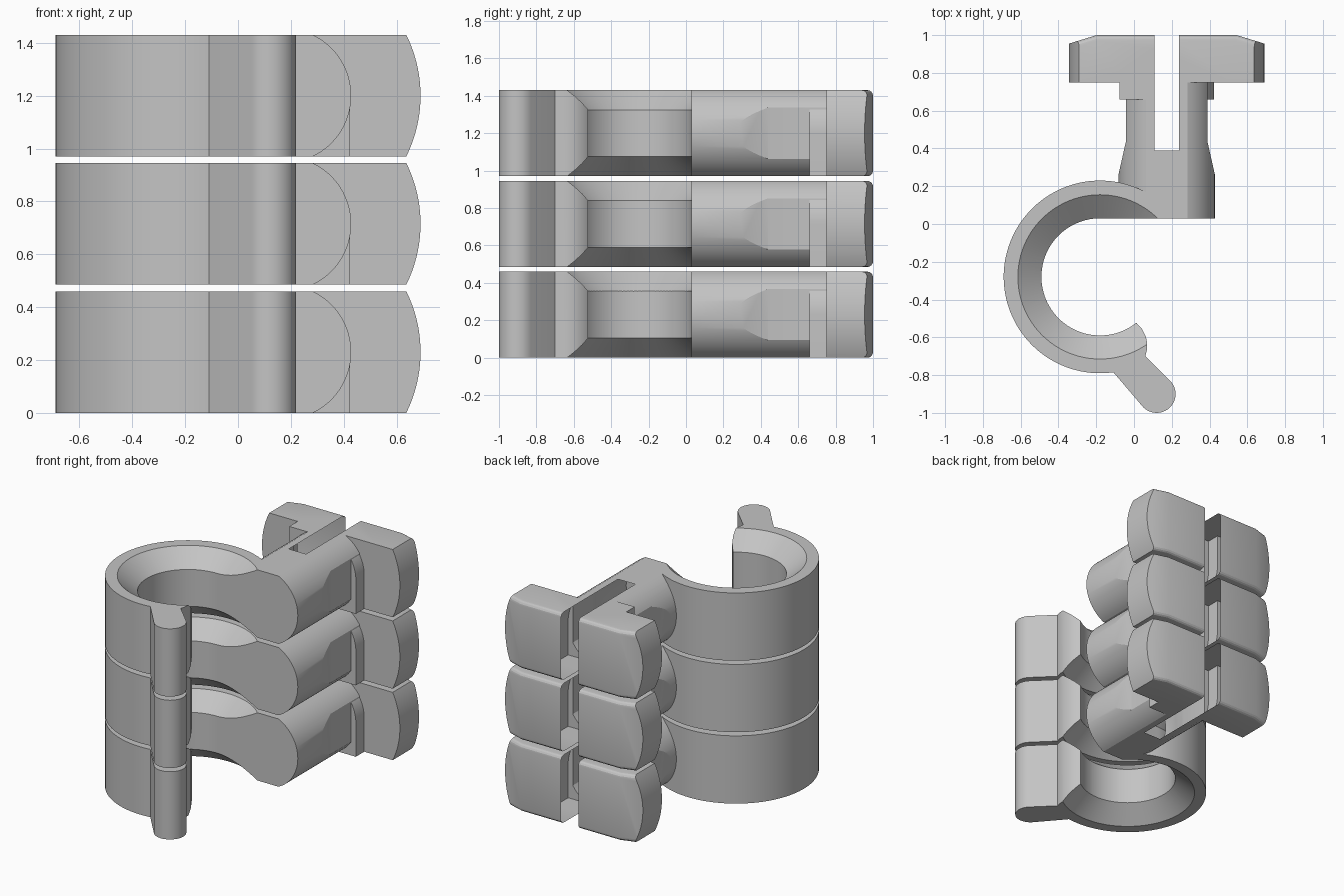
import bpy, bmesh
from math import radians, sin, cos, asin, atan2, pi

cube = bpy.data.objects.get("Cube")
if cube:
    bpy.data.objects.remove(cube, do_unlink=True)

H = 0.46                # height of one clip
PITCH = 0.485           # spacing of the stacked clips
CX = 0.173              # stem axis
RX, RY = -0.18, -0.28   # ring centre
R_OUT, R_IN, R_RIM = 0.51, 0.31, 0.435

grey = bpy.data.materials.new("plain_grey")
grey.use_nodes = True
grey.diffuse_color = (0.55, 0.55, 0.55, 1)
grey.node_tree.nodes["Principled BSDF"].inputs["Base Color"].default_value = grey.diffuse_color


def arc(cx, cy, r, a0, a1, n):
    return [(cx + r * cos(radians(a0 + (a1 - a0) * i / n)),
             cy + r * sin(radians(a0 + (a1 - a0) * i / n))) for i in range(n + 1)]


def to_object(name, bm):
    bmesh.ops.recalc_face_normals(bm, faces=bm.faces)
    mesh = bpy.data.meshes.new(name)
    bm.to_mesh(mesh)
    bm.free()
    mesh.materials.append(grey)
    ob = bpy.data.objects.new(name, mesh)
    bpy.context.collection.objects.link(ob)
    return ob


def prism_bm(points, axis, lo, hi):
    """Extrude a closed outline along y or z."""
    bm = bmesh.new()
    put = (lambda p, t: (p[0], p[1], t)) if axis == "z" else (lambda p, t: (p[0], t, p[1]))
    a = [bm.verts.new(put(p, lo)) for p in points]
    b = [bm.verts.new(put(p, hi)) for p in points]
    bm.faces.new(a[::-1])
    bm.faces.new(b)
    for i in range(len(a)):
        j = (i + 1) % len(a)
        bm.faces.new((a[i], a[j], b[j], b[i]))
    bmesh.ops.recalc_face_normals(bm, faces=bm.faces)
    return bm


def prism(name, points, axis, lo, hi):
    return to_object(name, prism_bm(points, axis, lo, hi))


def box(name, x0, x1, y0, y1, z0, z1):
    return prism(name, [(x0, y0), (x1, y0), (x1, y1), (x0, y1)], "z", z0, z1)


def combine(ob, tool, operation):
    bpy.context.view_layer.objects.active = ob
    mod = ob.modifiers.new("combine", "BOOLEAN")
    mod.operation = operation
    mod.solver = "EXACT"
    mod.object = tool
    bpy.ops.object.modifier_apply(modifier=mod.name)
    bpy.data.objects.remove(tool, do_unlink=True)


def flattened_disc(name, r, y0, y1):
    """Round bar along y with its top and bottom cut flat at the clip height."""
    a = asin(H / 2 / r) * 180 / pi
    pts = arc(CX, H / 2, r, -a, a, 32) + arc(CX, H / 2, r, 180 - a, 180 + a, 32)
    return prism(name, pts, "y", y0, y1)


def mirrored(half):
    """Outline from (half width, y) points, mirrored about the stem axis."""
    return [(CX + w, y) for w, y in half] + [(CX - w, y) for w, y in reversed(half)]


# Open ring with its release lever
start = asin((0.03 - RY) / R_OUT) * 180 / pi
end = 360 + atan2(-0.24, 0.19) * 180 / pi
outline = arc(RX, RY, R_OUT, start, 278, 72)
outline += arc(0.12, -0.9, 0.1, 225, 405, 20)
outline += [(0.06, -0.70), (0.069, -0.665), (0.07, -0.63), (0.062, -0.595), (0.042, -0.555)]
outline += arc(RX, RY, R_IN, end, 90, 64)
clip = prism("lower_clip", outline, "z", 0, H)

# Round stem with flattened sides
stem = flattened_disc("stem", 0.255, 0.03, 0.8)
sides = mirrored([(0.3, 0), (0.3, 0.062), (0.215, 0.44), (0.215, 0.9)])
sides = mirrored([(0.26, 0), (0.26, 0.24), (0.215, 0.44), (0.215, 0.9)])
combine(stem, prism("stem_sides", sides, "z", -0.1, H + 0.1), "INTERSECT")
combine(clip, stem, "UNION")

# Collar with two opposite square stops
collar = flattened_disc("collar", 0.25, 0.66, 0.8)
combine(collar, box("right_stop", CX, CX + 0.25, 0.66, 0.8, 0, H / 2), "UNION")
combine(collar, box("left_stop", CX - 0.25, CX, 0.66, 0.8, H / 2, H), "UNION")
combine(clip, collar, "UNION")

# Head with slanted back corners and softened back edges
bm = prism_bm(mirrored([(0.54, 0.75), (0.54, 0.948), (0.37, 1.0)]), "z", 0, H)
back = [e for e in bm.edges
        if all(v.co.y > 0.9 for v in e.verts)
        and abs(e.verts[0].co.z - e.verts[1].co.z) < 0.01]
bmesh.ops.bevel(bm, geom=back, offset=0.03, segments=4, profile=0.5, affect="EDGES")
head = to_object("head", bm)
combine(head, flattened_disc("head_round", 0.5175, 0.7, 1.1), "INTERSECT")
combine(clip, head, "UNION")

# Slot that splits the head and stem
combine(clip, box("slot", CX - 0.065, CX + 0.065, 0.39, 1.1, -0.1, H + 0.1), "DIFFERENCE")

# Countersunk rims of the ring hole, top and bottom
slope = (R_RIM - R_IN) / 0.105
for side in (0, 1):
    bm = bmesh.new()
    inner, outer = [], []
    for r, depth, loop in ((R_IN - 0.02 * slope, 0.125, inner),
                           (R_RIM + 0.05 * slope, -0.05, outer)):
        z = H - depth if side else depth
        loop += [bm.verts.new((x, y, z)) for x, y in arc(RX, RY, r, 0, 360, 96)[:-1]]
    bm.faces.new(inner)
    bm.faces.new(outer)
    for i in range(len(inner)):
        j = (i + 1) % len(inner)
        bm.faces.new((inner[i], inner[j], outer[j], outer[i]))
    combine(clip, to_object("countersink", bm), "DIFFERENCE")

# Smooth the curved walls, keep the edges crisp
bpy.ops.object.select_all(action="DESELECT")
clip.select_set(True)
bpy.context.view_layer.objects.active = clip
bpy.ops.object.shade_smooth_by_angle(angle=radians(20))

# Stack of three clips
for i, name in enumerate(("middle_clip", "upper_clip"), 1):
    copy = clip.copy()
    copy.name = name
    copy.location.z = PITCH * i
    bpy.context.collection.objects.link(copy)
